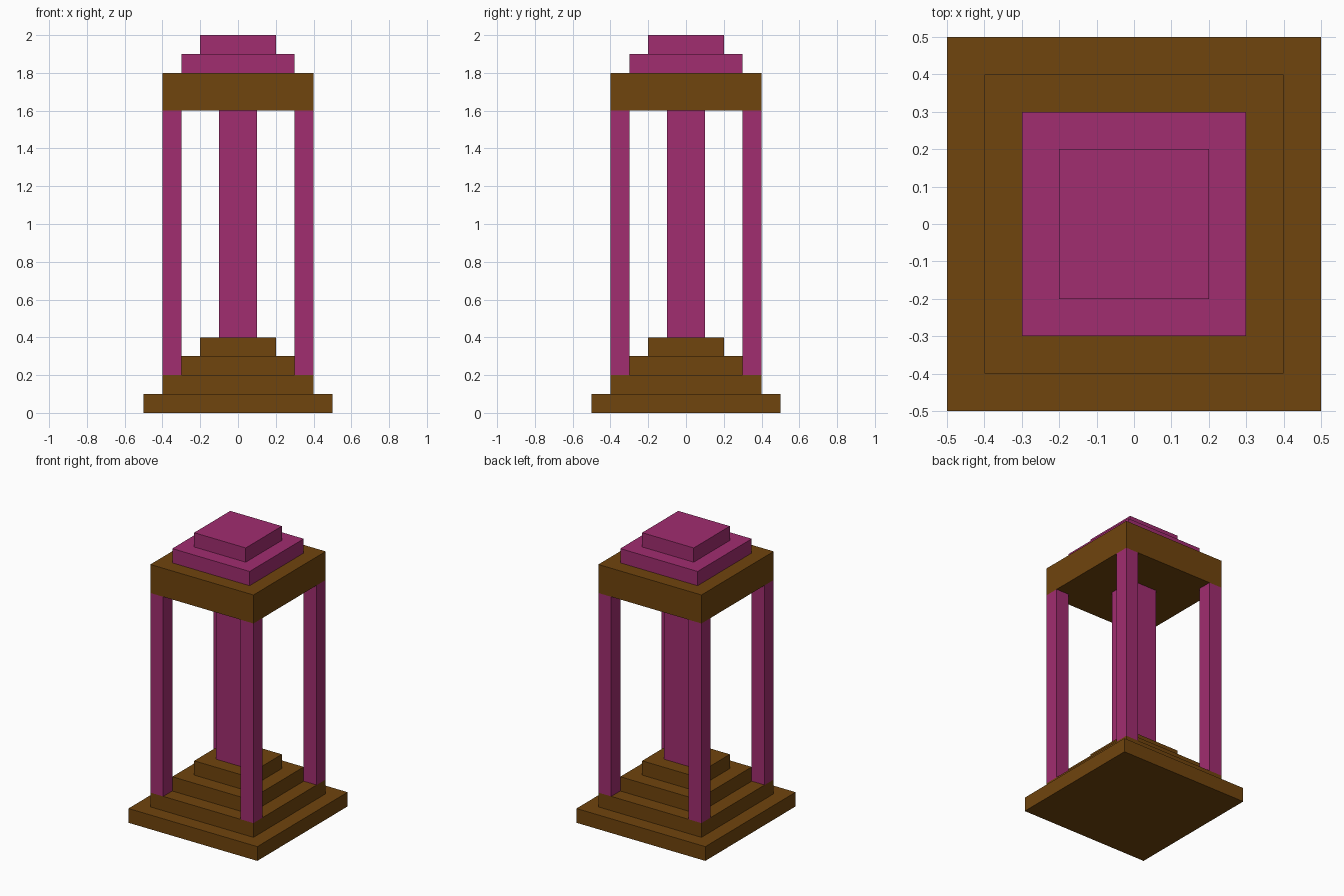
import bpy
import bmesh
from mathutils import Matrix

cube = bpy.data.objects.get("Cube")
if cube:
    bpy.data.objects.remove(cube, do_unlink=True)


def make_material(name, color):
    mat = bpy.data.materials.new(name)
    mat.use_nodes = True
    mat.diffuse_color = color
    mat.node_tree.nodes["Principled BSDF"].inputs["Base Color"].default_value = color
    return mat


brown = make_material("brown", (0.162, 0.058, 0.004, 1))
magenta = make_material("magenta", (0.356, 0.026, 0.162, 1))


def box(name, width, z0, z1, mat, x=0, y=0):
    """Square block of the given width spanning z0 to z1."""
    bm = bmesh.new()
    bmesh.ops.create_cube(bm, size=1, matrix=Matrix.Translation((0, 0, (z1 - z0) / 2))
                          @ Matrix.Diagonal((width, width, z1 - z0, 1)))
    mesh = bpy.data.meshes.new(name)
    bm.to_mesh(mesh)
    bm.free()
    mesh.materials.append(mat)
    obj = bpy.data.objects.new(name, mesh)
    obj.location = (x, y, z0)
    bpy.context.collection.objects.link(obj)
    return obj


# Stepped base, each tier narrower than the one below
for i in range(4):
    box(f"base_step_{i + 1}", 1.0 - 0.2 * i, 0.1 * i, 0.1 * (i + 1), brown)

# Central shaft and four corner columns
box("central_shaft", 0.2, 0.4, 1.6, magenta)
for side, x in (("left", 0.35), ("right", -0.35)):
    for end, y in (("front", -0.35), ("back", 0.35)):
        box(f"{end}_{side}_column", 0.1, 0.2, 1.6, magenta, x, y)

# Roof slab with a two-tier cap
box("roof_slab", 0.8, 1.6, 1.8, brown)
box("lower_cap", 0.6, 1.8, 1.9, magenta)
box("upper_cap", 0.4, 1.9, 2.0, magenta)
